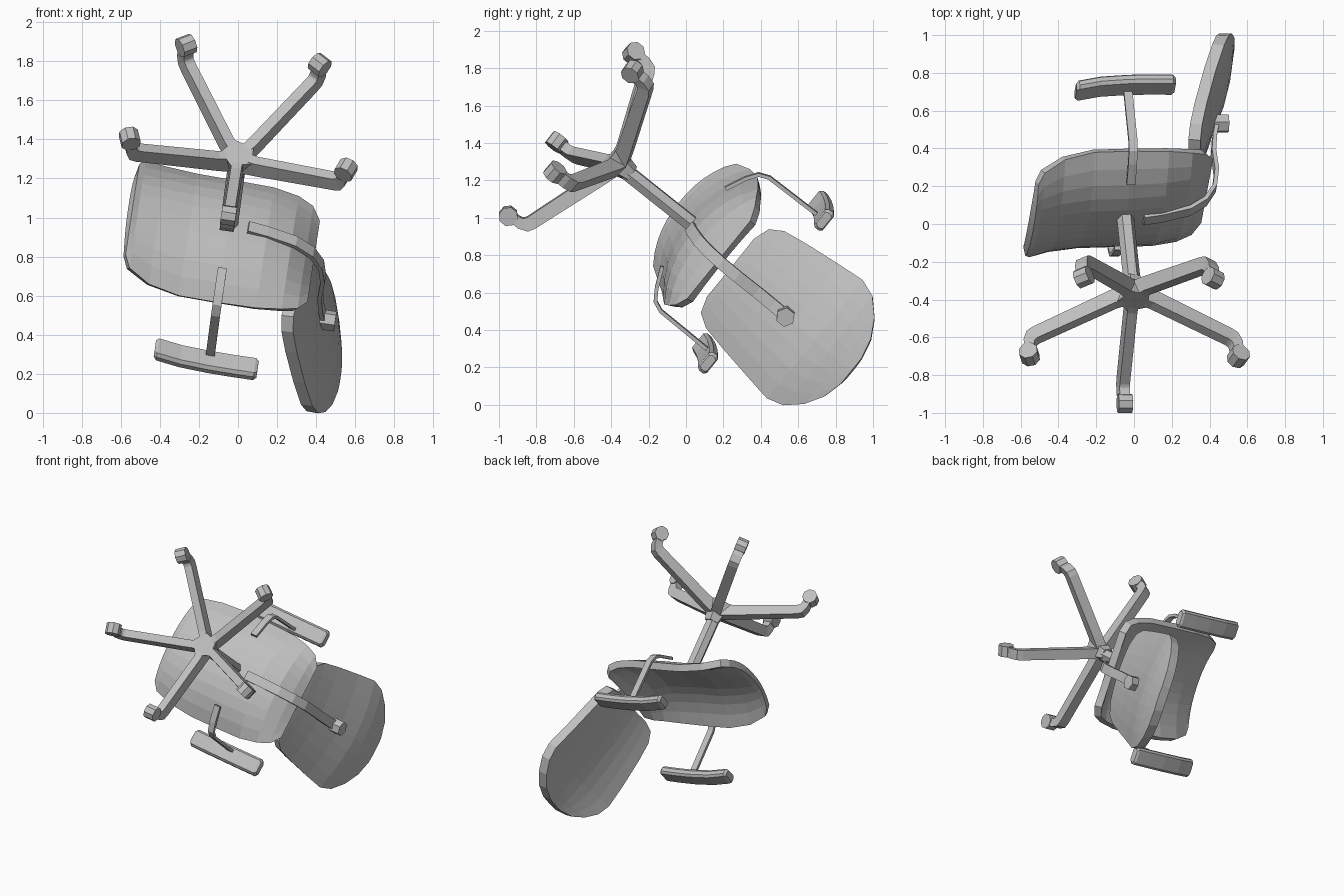
import bpy, bmesh, math
from mathutils import Vector, Matrix

cube = bpy.data.objects.get("Cube")
if cube:
    bpy.data.objects.remove(cube, do_unlink=True)

grey = bpy.data.materials.new("plain grey")
grey.use_nodes = True
COLOUR = (0.52, 0.52, 0.52, 1)
grey.diffuse_color = COLOUR
grey.node_tree.nodes["Principled BSDF"].inputs["Base Color"].default_value = COLOUR

# Tumbled chair frame: local x is sideways, y is backwards, z is chair-up, origin at the base hub
back = Vector((0.99, -0.009, -0.143)).normalized()
up = Vector((-0.083, 0.78, -0.621))
up = (up - up.dot(back) * back).normalized()
side = back.cross(up)
FRAME = Matrix((side, back, up)).transposed().to_4x4()
FRAME.translation = (-0.004, -0.35, 1.28)
MID = -0.015  # sideways centre of the seat, back and arms


def finish(name, bm, local=Matrix.Identity(4)):
    bmesh.ops.recalc_face_normals(bm, faces=bm.faces)
    mesh = bpy.data.meshes.new(name)
    bm.to_mesh(mesh)
    bm.free()
    mesh.materials.append(grey)
    obj = bpy.data.objects.new(name, mesh)
    bpy.context.collection.objects.link(obj)
    obj.matrix_world = FRAME @ local
    return obj


def loft(name, sections, local=Matrix.Identity(4)):
    """Skin a row of equal-sized cross-sections and cap both ends."""
    bm = bmesh.new()
    rings = [[bm.verts.new(p) for p in s] for s in sections]
    n = len(rings[0])
    for a, b in zip(rings, rings[1:]):
        for i in range(n):
            j = (i + 1) % n
            bm.faces.new((a[i], a[j], b[j], b[i]))
    bm.faces.new(rings[0])
    bm.faces.new(rings[-1])
    return finish(name, bm, local)


def strap(name, path, width, thick, place):
    """Flat bar bent along a 2D path; place(a, z, w) maps it to the chair."""
    sections = []
    for i, p in enumerate(path):
        q0 = Vector(path[max(i - 1, 0)])
        q1 = Vector(path[min(i + 1, len(path) - 1)])
        t = (q1 - q0).normalized()
        n = Vector((-t.y, t.x)) * thick / 2
        c = Vector(p)
        sections.append([place(*(c + s * n), w * width / 2)
                         for s, w in ((1, 1), (1, -1), (-1, -1), (-1, 1))])
    return loft(name, sections)


def prism(name, sides, r0, r1, depth, local):
    bm = bmesh.new()
    bmesh.ops.create_cone(bm, cap_ends=True, segments=sides, radius1=r0,
                          radius2=r1, depth=depth)
    return finish(name, bm, local)


def shell(name, rows, columns, point, thick, wanted):
    """Curved sheet: point(row, u) with u from -1 to 1, thickened along wanted."""
    bm = bmesh.new()
    grid = [[bm.verts.new(point(r, -1 + 2 * i / columns)) for i in range(columns + 1)]
            for r in rows]
    for a, b in zip(grid, grid[1:]):
        for i in range(columns):
            bm.faces.new((a[i], a[i + 1], b[i + 1], b[i]))
    obj = finish(name, bm)
    mesh = obj.data
    facing = sum((p.normal.dot(Vector(wanted)) * p.area for p in mesh.polygons), 0.0)
    if facing < 0:
        mesh.flip_normals()
    mod = obj.modifiers.new("thickness", "SOLIDIFY")
    mod.thickness = thick
    mod.offset = 1
    return obj


# Star base: five spokes, each with a foot and a caster
# spoke stations: radius top, z top, radius bottom, z bottom
SPOKE = [(0.02, 0.03, 0.02, -0.07), (0.12, 0.0, 0.10, -0.08),
         (0.55, -0.145, 0.53, -0.215), (0.585, -0.165, 0.545, -0.225),
         (0.605, -0.215, 0.55, -0.235), (0.605, -0.265, 0.555, -0.265)]
for k in range(5):
    turn = Matrix.Rotation(math.pi + k * math.tau / 5, 4, "Z")
    loft(f"base_spoke_{k + 1}",
         [[(rt, 0.036, zt), (rt, -0.036, zt), (rb, -0.027, zb), (rb, 0.027, zb)]
          for rt, zt, rb, zb in SPOKE], turn)
    prism(f"caster_{k + 1}", 8, 0.052, 0.052, 0.075,
          turn @ Matrix.Translation((0.588, 0, -0.297)) @ Matrix.Rotation(math.pi / 2, 4, "X")
          @ Matrix.Rotation(math.pi / 8, 4, "Z"))

# Hub and stem
prism("base_hub", 5, 0.09, 0.05, 0.15,
      Matrix.Translation((0, 0, 0.0)) @ Matrix.Rotation(math.pi / 5, 4, "Z"))
prism("stem", 6, 0.046, 0.046, 0.48, Matrix.Translation((-0.007, 0, 0.28)))

# Seat: y, half width, underside height at the middle, rise towards the sides
SEAT = [(-0.50, 0.30, 0.41, 0.07), (-0.47, 0.355, 0.425, 0.09),
        (-0.36, 0.39, 0.45, 0.13), (-0.20, 0.405, 0.475, 0.145),
        (0.0, 0.405, 0.485, 0.145), (0.2, 0.40, 0.51, 0.125),
        (0.33, 0.375, 0.56, 0.085), (0.41, 0.34, 0.63, 0.035),
        (0.455, 0.27, 0.69, 0.0)]
shell("seat", SEAT, 10,
      lambda r, u: (MID + r[1] * u, r[0], r[2] + r[3] * abs(u) ** 2.3),
      0.05, (0, 0, 1))

# Backrest: height, half width, rear surface depth at the middle
BACK = [(0.77, 0.20, 0.415), (0.80, 0.29, 0.425), (0.87, 0.335, 0.445),
        (1.0, 0.36, 0.485), (1.2, 0.39, 0.555), (1.35, 0.41, 0.615),
        (1.44, 0.38, 0.64), (1.52, 0.30, 0.655), (1.575, 0.20, 0.665),
        (1.60, 0.09, 0.67)]
shell("backrest", BACK, 8,
      lambda r, u: (MID + r[1] * u, r[2] - 0.06 * (r[1] * u / 0.4) ** 2, r[0]),
      0.065, (0, -1, 0))

# Curved back support and its knob
strap("back_support",
      [(0.10, 0.49), (0.20, 0.51), (0.35, 0.555), (0.44, 0.62), (0.495, 0.71),
       (0.515, 0.82), (0.51, 0.95), (0.525, 1.06), (0.55, 1.16)],
      0.065, 0.022, lambda a, z, w: (MID + w, a, z))
prism("back_knob", 6, 0.052, 0.052, 0.09,
      Matrix.Translation((MID, 0.56, 1.15)) @ Matrix.Rotation(math.pi / 2, 4, "X"))

# Arms, one on each side
for word, s in (("left", 1), ("right", -1)):
    strap(f"{word}_arm_strut",
          [(0.27, 0.515), (0.38, 0.565), (0.44, 0.605), (0.463, 0.66), (0.468, 0.99)],
          0.046, 0.02, lambda a, z, w, s=s: (MID + s * a, w, z))
    pad = []
    # pad stations: y, centre height, scale
    for y, z, f in ((-0.285, 0.962, 0.75), (-0.27, 0.966, 1), (-0.15, 0.994, 1),
                    (0.0, 1.008, 1), (0.13, 1.012, 1), (0.235, 1.012, 1), (0.25, 1.012, 0.75)):
        pad.append([(MID + s * 0.495 + f * dx, y, z + f * dz) for dx, dz in
                    ((-0.062, -0.012), (-0.048, -0.03), (0.048, -0.03), (0.062, -0.012),
                     (0.062, 0.015), (0.048, 0.03), (-0.048, 0.03), (-0.062, 0.015))])
    loft(f"{word}_arm_pad", pad)
